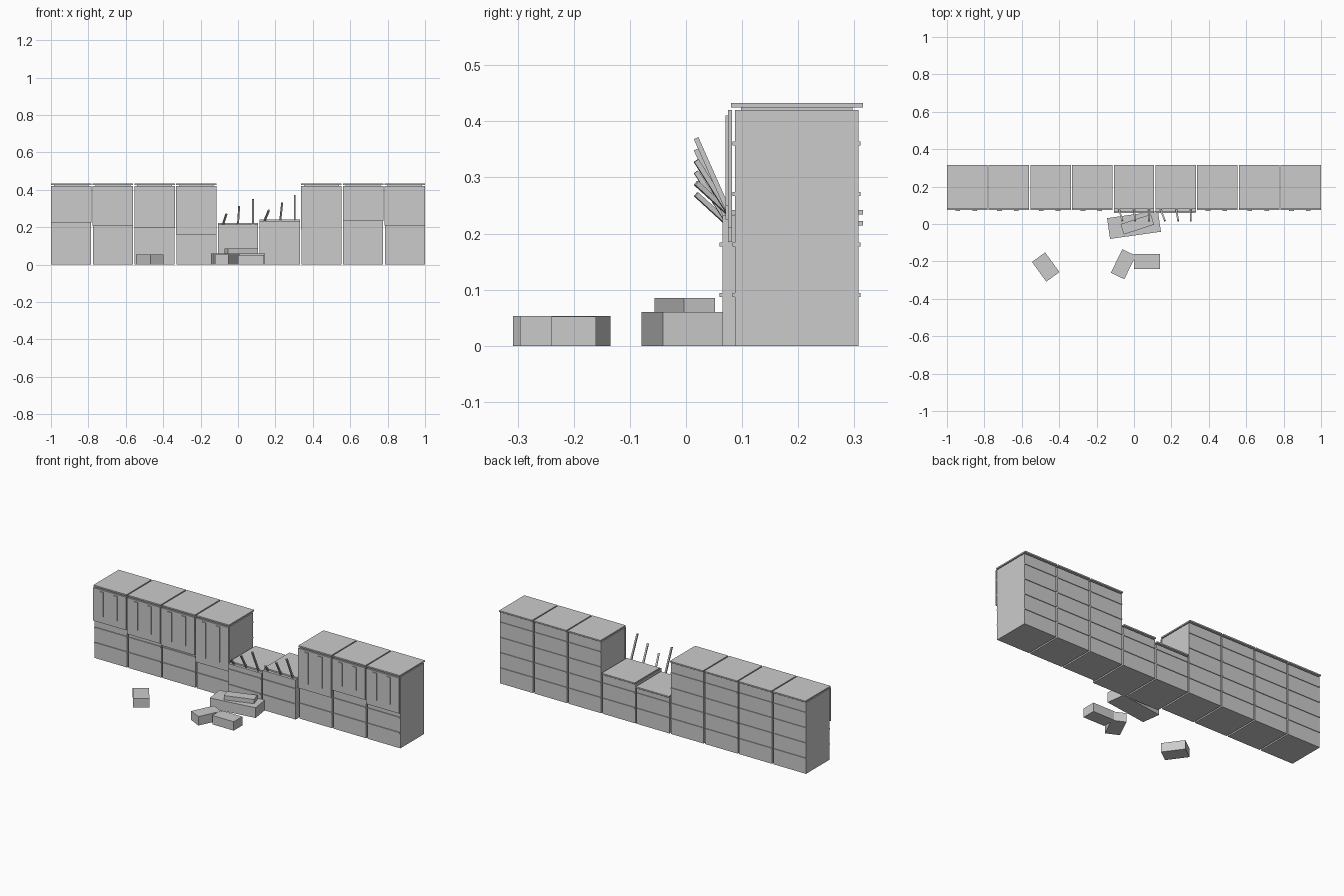
import bpy
import math
from mathutils import Vector, Matrix

cube = bpy.data.objects.get("Cube")
if cube:
    bpy.data.objects.remove(cube, do_unlink=True)

grey = bpy.data.materials.new("plain grey")
grey.use_nodes = True
colour = (0.6, 0.6, 0.6, 1)
grey.diffuse_color = colour
grey.node_tree.nodes["Principled BSDF"].inputs["Base Color"].default_value = colour


def solid(name, matrix):
    bpy.ops.mesh.primitive_cube_add(size=1)
    obj = bpy.context.object
    obj.name = name
    obj.data.transform(matrix)
    obj.data.materials.append(grey)
    return obj


def box(name, x, width, y0, y1, z0, z1):
    """Upright box from its centre x, width, depth range and height range."""
    centre = Vector((x, (y0 + y1) / 2, (z0 + z1) / 2))
    size = Vector((width, y1 - y0, z1 - z0, 1))
    return solid(name, Matrix.Translation(centre) @ Matrix.Diagonal(size))


def block(name, x, y, length, depth, angle, z0, z1):
    """Loose box on the ground, turned about the vertical."""
    turn = Matrix.Rotation(math.radians(angle), 4, 'Z')
    size = Matrix.Diagonal((length, depth, z1 - z0, 1))
    return solid(name, Matrix.Translation((x, y, (z0 + z1) / 2)) @ turn @ size)


def rod(name, start, end, thick):
    """Square bar between two points."""
    a, b = Vector(start), Vector(end)
    turn = (b - a).to_track_quat('Z', 'Y').to_matrix().to_4x4()
    size = Matrix.Diagonal((thick, thick, (b - a).length, 1))
    return solid(name, Matrix.Translation((a + b) / 2) @ turn @ size)


PITCH = 0.223
WIDTH = 0.216
FRONT, BACK = 0.0875, 0.307

# Lower edge of each hanging panel; None marks a low cabinet
panel_bottoms = [0.225, 0.205, 0.197, 0.16, None, None, 0.185, 0.232, 0.21]
low_tops = {4: 0.222, 5: 0.242}

for i, bottom in enumerate(panel_bottoms):
    x = (i - 4) * PITCH
    low = bottom is None
    top = low_tops.get(i, 0.433)

    # Cabinet, neck and overhanging lid
    box("cabinet", x, WIDTH - 0.002, FRONT, BACK, 0, top - 0.013)
    box("lid_neck", x, WIDTH - 0.03, 0.098, 0.297, top - 0.013, top - 0.008)
    box("lid", x, WIDTH, 0.08, 0.315, top - 0.008, top)

    # Low cabinets have a thicker front
    face = FRONT
    if low:
        face = 0.065
        box("front_plate", x, WIDTH, face, FRONT, 0, top - 0.009)

    # Horizontal battens on front and back
    for k in range(1, 5):
        z = 0.09 * k
        if z < top - 0.02:
            box("back_batten", x, WIDTH - 0.004, BACK, BACK + 0.004, z - 0.003, z + 0.004)
            box("front_batten", x, WIDTH - 0.004, face - 0.005, face, z - 0.003, z + 0.004)

    # Hanging panel with two raised bars
    if not low:
        box("hanging_panel", x, WIDTH, 0.075, 0.082, bottom, 0.42)
        for side in (-1, 1):
            box("panel_bar", x + side * 0.045 - 0.005, 0.025, 0.07, 0.075,
                bottom + 0.04, 0.41)

# Leaning rods on the low cabinets: foot x, tip x, foot z, tip z
rods = [(-0.08, -0.062, 0.215, 0.27), (0, 0.006, 0.215, 0.31),
        (0.08, 0.08, 0.215, 0.35), (0.142, 0.165, 0.235, 0.29),
        (0.226, 0.236, 0.235, 0.33), (0.304, 0.304, 0.235, 0.37)]
for x0, x1, z0, z1 in rods:
    rod("leaning_rod", (x0, 0.078, z0), (x1, 0.018, z1), 0.009)

# Fallen blocks in front
block("large_block", 0, -0.005, 0.275, 0.112, 8, 0, 0.06)
block("slab_on_block", 0.018, -0.002, 0.17, 0.058, 18, 0.06, 0.085)
block("left_over_block", -0.472, -0.23, 0.13, 0.087, -54, 0, 0.053)
block("tilted_block", -0.057, -0.215, 0.14, 0.08, 64, 0, 0.053)
block("straight_block", 0.07, -0.2, 0.14, 0.08, 0, 0, 0.0525)
